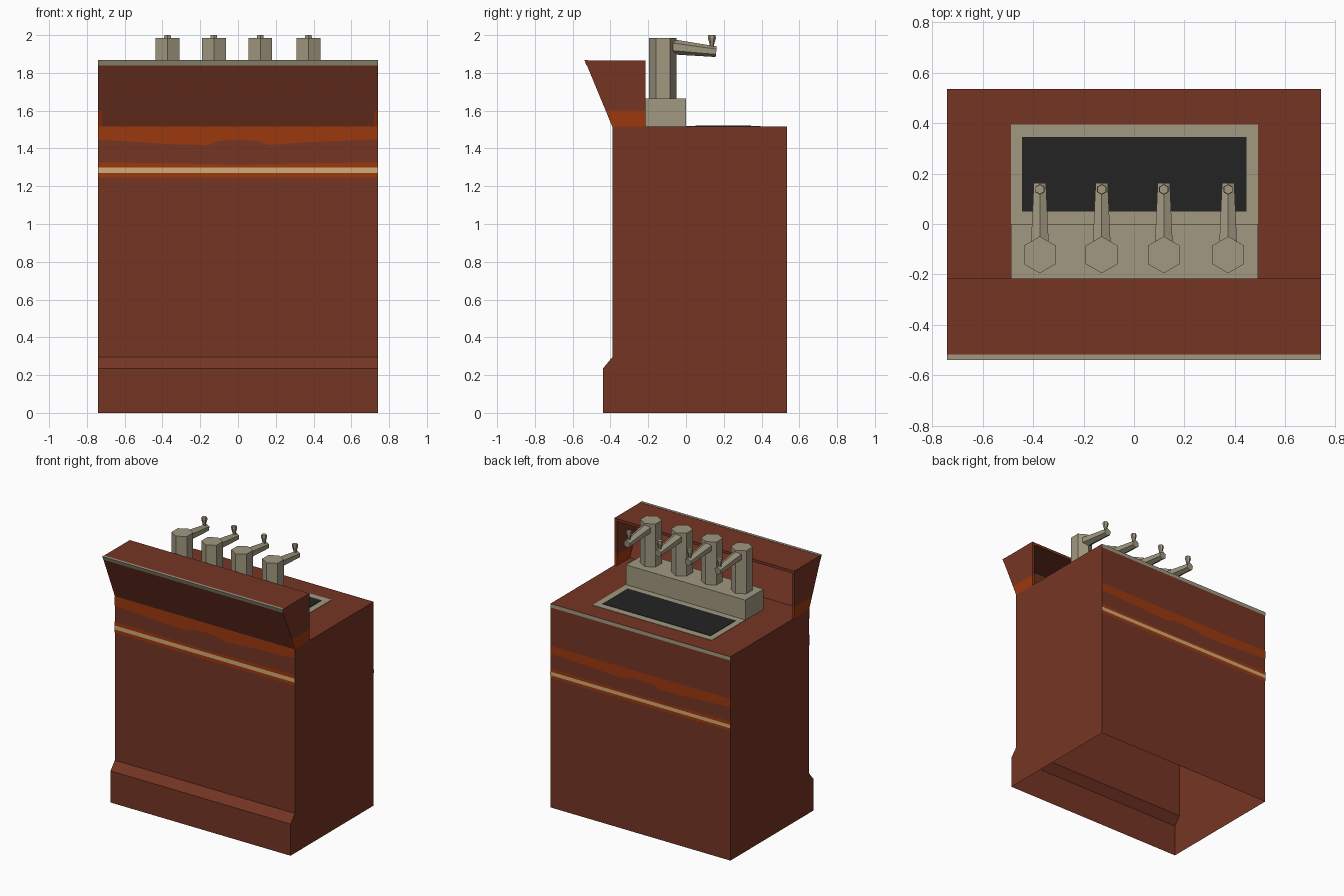
import bpy, bmesh, math
from mathutils import Vector

if "Cube" in bpy.data.objects:
    bpy.data.objects.remove(bpy.data.objects["Cube"])


def material(name, hexcol):
    m = bpy.data.materials.new(name)
    c = [int(hexcol[i:i + 2], 16) / 255 for i in (0, 2, 4)]
    m.diffuse_color = [((v + 0.055) / 1.055) ** 2.4 if v > 0.04 else v / 12.92 for v in c] + [1]
    m.use_nodes = True
    m.node_tree.nodes["Principled BSDF"].inputs["Base Color"].default_value = m.diffuse_color
    return m


RED = material("red_brown", "753524")
ORANGE = material("burnt_orange", "9C390D")
CREAM = material("cream", "D3AC78")
STEEL = material("warm_grey", "A09880")
DARK = material("dark_tray", "232323")


def finish(name, bm, mat):
    me = bpy.data.meshes.new(name)
    bm.to_mesh(me)
    bm.free()
    me.materials.append(mat)
    ob = bpy.data.objects.new(name, me)
    bpy.context.collection.objects.link(ob)
    return ob


def prism(name, profile, x0, x1, mat, open_bottom=False):
    """Extrude a (y, z) profile along x."""
    bm = bmesh.new()
    a = [bm.verts.new((x0, y, z)) for y, z in profile]
    b = [bm.verts.new((x1, y, z)) for y, z in profile]
    n = len(profile)
    bm.faces.new(a)
    bm.faces.new(b)
    for i in range(n):
        bm.faces.new((a[i], a[(i + 1) % n], b[(i + 1) % n], b[i]))
    bmesh.ops.recalc_face_normals(bm, faces=bm.faces)
    if open_bottom:
        low = [f for f in bm.faces if all(v.co.z < 0.001 for v in f.verts)]
        bmesh.ops.delete(bm, geom=low, context='FACES')
    return finish(name, bm, mat)


def box(name, x0, x1, y0, y1, z0, z1, mat):
    return prism(name, [(y0, z0), (y1, z0), (y1, z1), (y0, z1)], x0, x1, mat)


def rod(bm, p0, p1, r0, r1, up):
    """Tapered six-sided rod with a corner pointing along 'up'."""
    p0, p1 = Vector(p0), Vector(p1)
    axis = (p1 - p0).normalized()
    side = axis.cross(Vector(up)).normalized()
    top = side.cross(axis)
    rings = []
    for p, r in ((p0, r0), (p1, r1)):
        rings.append([bm.verts.new(p + r * (top * math.cos(k * math.pi / 3) + side * math.sin(k * math.pi / 3)))
                      for k in range(6)])
    a, b = rings
    faces = [bm.faces.new(a), bm.faces.new(b)]
    for i in range(6):
        faces.append(bm.faces.new((a[i], a[(i + 1) % 6], b[(i + 1) % 6], b[i])))
    bmesh.ops.recalc_face_normals(bm, faces=faces)


def ribbon(name, y, facing, rows, mat):
    """Painted strip on a vertical wall; rows are (x, low z, high z)."""
    bm = bmesh.new()
    lo = [bm.verts.new((x, y, a)) for x, a, b in rows]
    hi = [bm.verts.new((x, y, b)) for x, a, b in rows]
    for i in range(len(rows) - 1):
        f = bm.faces.new((lo[i], lo[i + 1], hi[i + 1], hi[i]))
        f.normal_update()
        if f.normal.y * facing < 0:
            f.normal_flip()
    return finish(name, bm, mat)


W = 0.74
# cabinet with kick plate, open underneath
prism("cabinet", [(-0.44, 0), (0.535, 0), (0.535, 1.515), (-0.39, 1.515), (-0.39, 0.295), (-0.44, 0.235)],
      -W, W, RED, open_bottom=True)


# header: flared front, top and side walls, open at the back
def front_y(z):
    return -0.39 - 0.145 * (z - 1.515) / 0.35


T = 0.02
prism("header_front", [(-0.39, 1.515), (-0.535, 1.865), (-0.535 + T, 1.865), (-0.39 + T, 1.515)], -W + T, W - T, RED)
box("header_top", -W + T, W - T, -0.535 + T, -0.215, 1.865 - T, 1.865, RED)
for s, tag in ((-1, "left"), (1, "right")):
    xs = sorted((s * W, s * (W - T)))
    prism("header_side_" + tag, [(front_y(1.6), 1.6), (-0.535, 1.865), (-0.215, 1.865), (-0.215, 1.6)], *xs, RED)
    prism("header_side_band_" + tag, [(-0.39, 1.515), (front_y(1.6), 1.6), (-0.215, 1.6), (-0.215, 1.515)],
          *xs, ORANGE)

# metal trim on the header edge
prism("header_trim", [(front_y(1.838) - 0.003, 1.838), (-0.538, 1.867), (-0.518, 1.867), (-0.518, 1.862),
                      (front_y(1.838) + 0.003, 1.838)], -W, W, STEEL)

# stripes, as depth below the top edge; the back uses a slightly compressed copy
WAVE = [(-0.74, 0.418), (-0.55, 0.43), (-0.36, 0.442), (-0.16, 0.447), (-0.1, 0.425), (0, 0.419),
        (0.1, 0.425), (0.16, 0.447), (0.36, 0.432), (0.55, 0.425), (0.74, 0.416)]
for tag, facing, wall, top, k in (("front", -1, -0.39, 1.865, 1), ("back", 1, 0.535, 1.515, 0.89)):
    y1, y2 = wall + facing * 0.002, wall + facing * 0.004
    ribbon("upper_band_" + tag, y1, facing, [(x, top - k * d, top - k * 0.35) for x, d in WAVE], ORANGE)
    ribbon("lower_band_" + tag, y1, facing,
           [(x, top - k * 0.62, top - k * (0.55 - 0.012 * abs(x) / W)) for x in (-W, -0.4, 0, 0.4, W)], ORANGE)
    ribbon("cream_stripe_" + tag, y2, facing,
           [(x, top - k * 0.595, top - k * 0.566) for x in (-W, W)], CREAM)
ribbon("back_trim", 0.537, 1, [(x, 1.488, 1.515) for x in (-W, W)], STEEL)

# counter plate, drip tray and pump block
box("counter_plate", -0.488, 0.492, -0.01, 0.395, 1.514, 1.518, STEEL)
box("drip_tray", -0.443, 0.445, 0.05, 0.345, 1.516, 1.521, DARK)
box("pump_block", -0.488, 0.492, -0.215, 0, 1.515, 1.665, STEEL)

# four hexagonal pumps with crank handle and knob
for i, x in enumerate((-0.373, -0.128, 0.118, 0.373)):
    bm = bmesh.new()
    rod(bm, (x, -0.122, 1.66), (x, -0.122, 1.985), 0.073, 0.073, (0, 1, 0))
    rod(bm, (x, -0.09, 1.94), (x, 0.16, 1.912), 0.041, 0.028, (0, 0, 1))
    rod(bm, (x, 0.137, 1.92), (x, 0.137, 1.955), 0.011, 0.012, (0, 1, 0))
    rod(bm, (x, 0.137, 1.95), (x, 0.137, 1.985), 0.012, 0.021, (0, 1, 0))
    rod(bm, (x, 0.137, 1.985), (x, 0.137, 2.0), 0.021, 0.019, (0, 1, 0))
    finish("pump_%d" % (i + 1), bm, STEEL)
